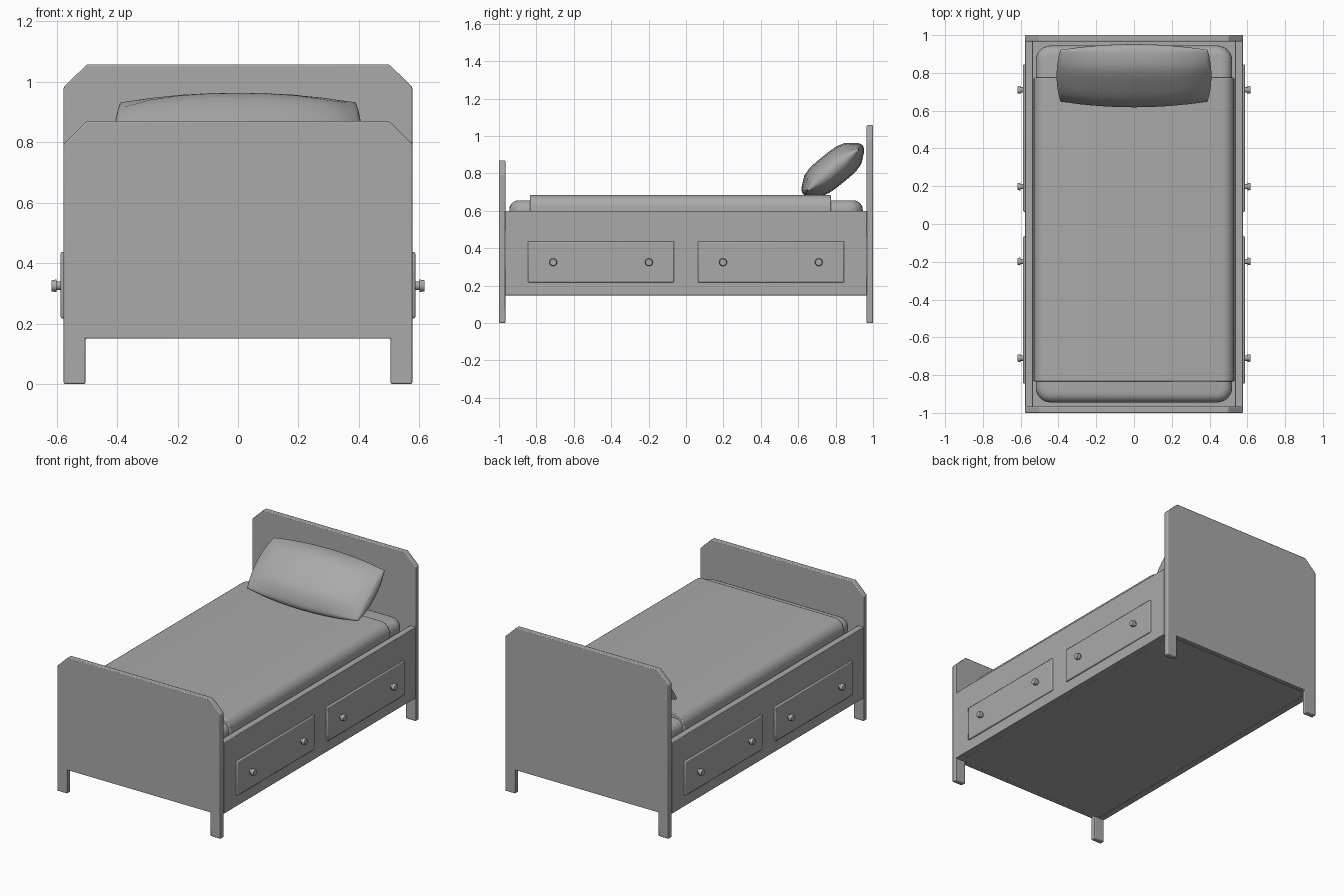
import bpy, bmesh, math
from mathutils import Matrix, Vector

if "Cube" in bpy.data.objects:
    bpy.data.objects.remove(bpy.data.objects["Cube"], do_unlink=True)

grey = bpy.data.materials.new("plain grey")
grey.use_nodes = True
GREY = (0.4, 0.4, 0.4, 1)
grey.diffuse_color = GREY
grey.node_tree.nodes["Principled BSDF"].inputs["Base Color"].default_value = GREY


def finish(bm, name, bevel=0, angle=35):
    """Turn a bmesh into a named, shaded object."""
    bmesh.ops.recalc_face_normals(bm, faces=bm.faces[:])
    mesh = bpy.data.meshes.new(name)
    bm.to_mesh(mesh)
    bm.free()
    mesh.materials.append(grey)
    ob = bpy.data.objects.new(name, mesh)
    bpy.context.collection.objects.link(ob)
    if bevel:
        mod = ob.modifiers.new("soft edges", "BEVEL")
        mod.width = bevel
        mod.segments = 2
    bpy.ops.object.select_all(action="DESELECT")
    ob.select_set(True)
    bpy.context.view_layer.objects.active = ob
    bpy.ops.object.shade_smooth_by_angle(angle=math.radians(angle))


def box_mesh(lo, hi):
    lo, hi = Vector(lo), Vector(hi)
    bm = bmesh.new()
    place = Matrix.Translation((lo + hi) / 2) @ Matrix.Diagonal(hi - lo).to_4x4()
    bmesh.ops.create_cube(bm, size=1, matrix=place)
    return bm


def round_edges(bm, rule, radius, segments):
    edges = [e for e in bm.edges if rule(*[v.co for v in e.verts])]
    bmesh.ops.bevel(bm, geom=edges, offset=radius, segments=segments,
                    profile=0.5, affect="EDGES")


# Headboard and footboard: clipped top corners and a cut-out leaving two legs
def board(name, top, y0, y1):
    half = [(0.505, 0.15), (0.505, 0), (0.577, 0), (0.577, top - 0.075), (0.5, top)]
    outline = half + [(-x, z) for x, z in reversed(half)]
    bm = bmesh.new()
    face = bm.faces.new([bm.verts.new((x, y0, z)) for x, z in outline])
    ext = bmesh.ops.extrude_face_region(bm, geom=[face], use_keep_orig=True)
    moved = [g for g in ext["geom"] if isinstance(g, bmesh.types.BMVert)]
    bmesh.ops.translate(bm, vec=(0, y1 - y0, 0), verts=moved)
    finish(bm, name, 0.005)


board("headboard", 1.058, 0.966, 1)
board("footboard", 0.87, -1, -0.966)

# Bed base
finish(box_mesh((-0.54, -0.968, 0.15), (0.54, 0.968, 0.18)), "base_panel")


# Side rails, drawer fronts and knobs, repeated on both sides
def knob(name, side, y):
    bm = bmesh.new()
    for x0, x1, r0, r1 in ((0.58, 0.602, 0.014, 0.014), (0.6, 0.618, 0.021, 0.018)):
        place = Matrix.Translation((side * (x0 + x1) / 2, y, 0.325))
        turn = Matrix.Rotation(side * math.pi / 2, 4, "Y")
        bmesh.ops.create_cone(bm, cap_ends=True, segments=16, radius1=r0, radius2=r1,
                              depth=x1 - x0, matrix=place @ turn)
    finish(bm, name)


for side, label in ((1, "left"), (-1, "right")):
    def side_box(name, x0, x1, y0, y1, z0, z1, bevel):
        a, b = sorted((side * x0, side * x1))
        finish(box_mesh((a, y0, z0), (b, y1, z1)), name, bevel)

    side_box(label + "_side_rail", 0.535, 0.577, -0.968, 0.968, 0.148, 0.6, 0.003)
    for end, place in ((-1, "front"), (1, "back")):
        y0, y1 = sorted((end * 0.064, end * 0.845))
        side_box(f"{label}_{place}_drawer", 0.57, 0.587, y0, y1, 0.217, 0.437, 0.006)
        for i, y in enumerate((0.198, 0.71)):
            knob(f"{label}_{place}_knob_{i + 1}", side, end * y)

# Mattress with rounded corners and a soft top edge
bm = box_mesh((-0.52, -0.945, 0.4), (0.52, 0.945, 0.656))
round_edges(bm, lambda a, b: abs(a.z - b.z) > 0.1, 0.08, 6)
round_edges(bm, lambda a, b: min(a.z, b.z) > 0.65, 0.05, 5)
finish(bm, "mattress")

# Blanket draped over the mattress, rounded along both long sides
bm = box_mesh((-0.531, -0.835, 0.45), (0.531, 0.775, 0.685))
round_edges(bm, lambda a, b: min(a.z, b.z) > 0.65 and abs(a.y - b.y) > 0.5, 0.065, 6)
finish(bm, "blanket", 0.005)

# Pillow: subdivided block, thinned toward its ends, leaning on the headboard
bm = bmesh.new()
bmesh.ops.create_cube(bm, size=2)
bmesh.ops.subdivide_edges(bm, edges=bm.edges[:], cuts=7, use_grid_fill=True)
for v in bm.verts:
    a, b, c = v.co
    thick = (1 - 0.6 * abs(a) ** 3) * (1 - 0.6 * abs(b) ** 4)
    v.co = (a * (0.375 + 0.02 * (1 - b * b) + 0.015 * (1 - c * c)),
            b * (0.155 + 0.03 * (1 - a * a) + 0.02 * (1 - c * c)),
            c * 0.088 * thick)
bm.transform(Matrix.Translation((0, 0.785, 0.82)) @ Matrix.Rotation(math.radians(39), 4, "X"))
finish(bm, "pillow", angle=50)
